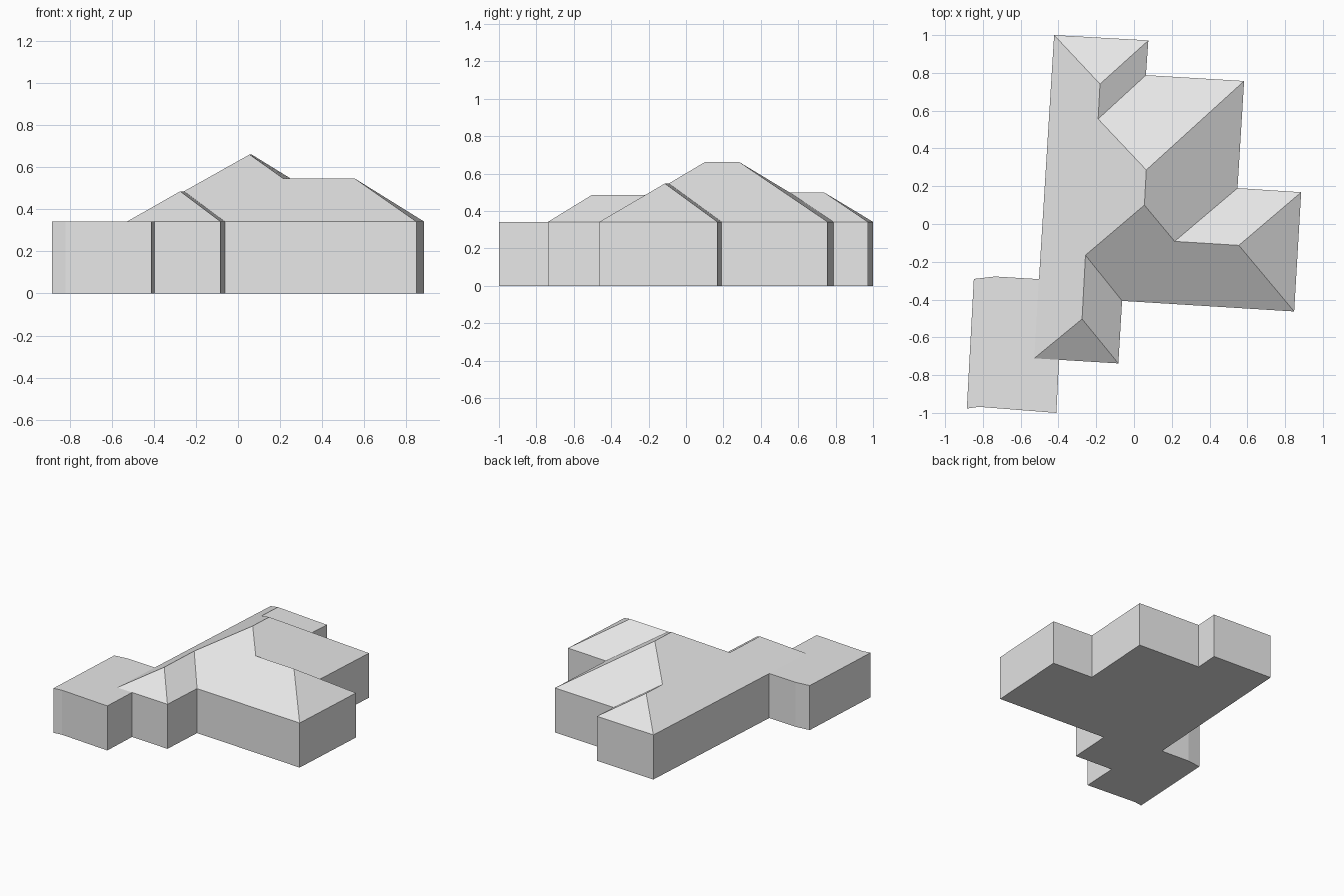
import bpy
import bmesh
from mathutils import Vector

cube = bpy.data.objects.get("Cube")
if cube:
    bpy.data.objects.remove(cube, do_unlink=True)

EAVE = 0.342

grey = bpy.data.materials.new("plain_grey")
grey.use_nodes = True
grey.diffuse_color = (0.8, 0.8, 0.8, 1)
grey.node_tree.nodes["Principled BSDF"].inputs["Base Color"].default_value = (0.8, 0.8, 0.8, 1)

# Footprint corners, clockwise from the back right corner
corners = {
    "A": (-0.423, 1.0), "B": (0.076, 0.972), "C": (0.063, 0.788),
    "D": (0.583, 0.757), "E": (0.548, 0.19), "F": (0.885, 0.168),
    "G": (0.848, -0.463), "H": (-0.063, -0.407), "I": (-0.083, -0.738),
    "P": (-0.397, -0.719), "K": (-0.411, -1.0), "L": (-0.82, -0.968),
    "M": (-0.885, -0.977), "N": (-0.848, -0.291), "O": (-0.735, -0.278),
    "W": (-0.503, -0.292),
}
outline = list(corners)

# Eave corner that lands on the flat wing, then the ridge ends (lower case)
points = {k: Vector((x, y, EAVE)) for k, (x, y) in corners.items()}
points["J"] = Vector((-0.528, -0.711, EAVE))
ridges = {
    "a": (-0.18, 0.741, 0.498), "b": (-0.19, 0.556, 0.498),
    "c": (0.065, 0.286, 0.661), "d": (0.055, 0.1, 0.661),
    "e": (0.215, -0.092, 0.547), "f": (0.555, -0.113, 0.547),
    "g": (-0.257, -0.165, 0.486), "h": (-0.275, -0.503, 0.486),
}
points.update({k: Vector(v) for k, v in ridges.items()})


def build(name, faces):
    """Make a flat-shaded object from lists of positions, sharing corners."""
    bm = bmesh.new()
    shared = {}
    for face in faces:
        verts = []
        for p in face:
            key = tuple(p)
            if key not in shared:
                shared[key] = bm.verts.new(p)
            verts.append(shared[key])
        bm.faces.new(verts)
    mesh = bpy.data.meshes.new(name)
    bm.to_mesh(mesh)
    bm.free()
    mesh.materials.append(grey)
    obj = bpy.data.objects.new(name, mesh)
    bpy.context.collection.objects.link(obj)
    return obj


def ground(key):
    x, y = corners[key]
    return Vector((x, y, 0))


def slope(keys):
    """Roof face through the named points; keys run clockwise from above."""
    return [points[k] for k in reversed(keys)]


# Outer walls around the whole footprint
build("walls", [[ground(p), points[p], points[q], ground(q)]
                for p, q in zip(outline, outline[1:] + outline[:1])])

# Underside
build("floor", [[ground(k) for k in outline]])

# Hipped roof: long side slope, then each wing's slopes round the house
build("hipped_roof", [slope(keys) for keys in (
    "AabcdghJW", "ABa", "BCba", "CDcb", "DEedc",
    "EFfe", "FGf", "GHgdef", "HIhg", "IPJh")])

# Flat roof of the low front wing
build("flat_wing_roof", [slope("PKLMNOWJ")])
